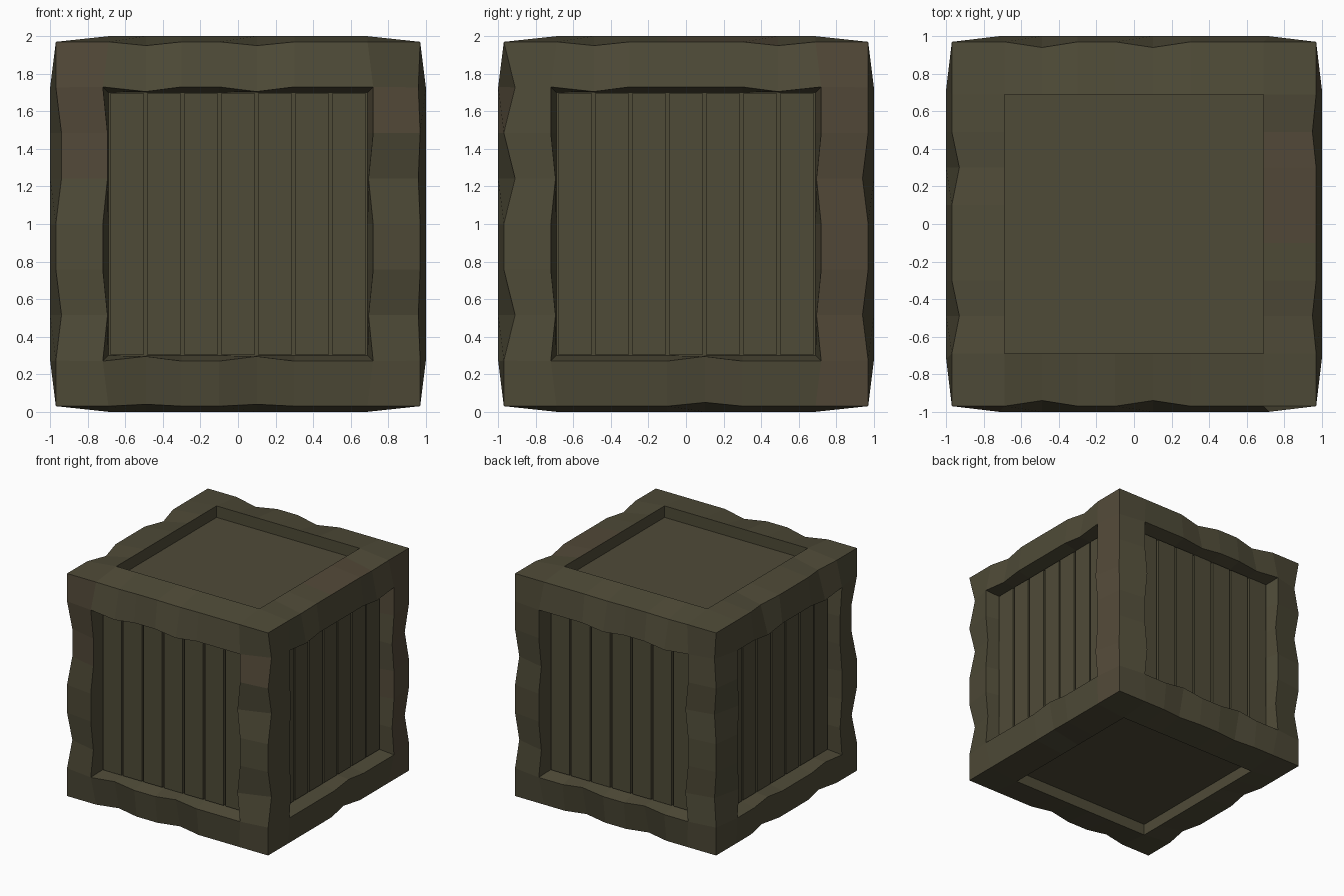
import bpy, bmesh
from mathutils import Vector

old = bpy.data.objects.get("Cube")
if old:
    bpy.data.objects.remove(old, do_unlink=True)


def material(name, rgb):
    m = bpy.data.materials.new(name)
    m.use_nodes = True
    m.diffuse_color = (*rgb, 1)
    m.node_tree.nodes["Principled BSDF"].inputs["Base Color"].default_value = (*rgb, 1)
    return m


OLIVE = material("olive wood", (0.078, 0.070, 0.039))
BROWN = material("brown wood", (0.086, 0.067, 0.040))

EDGE, OUT = 0.97, 1.0            # beam edges sit lower than the bulging beam faces
FLAT = [-EDGE, -0.69, -0.49, -0.3, -0.1, 0.1, 0.3, 0.49, 0.69, EDGE]
TALL = [EDGE * (i / 4 - 1) for i in range(9)]
STATIONS = [FLAT, FLAT, TALL]

# Worn dents: (run axis, signs of the other two axes) -> (station numbers, inward shift)
DENTS = {
    (2, 1, -1): ((2, 5, 7), (0.01, 0.06)),
    (2, -1, -1): ((2, 5, 6), (0.03, 0.03)),
    (2, -1, 1): ((2, 5, 7), (0.03, 0.02)),
    (2, 1, 1): ((2, 5), (0.02, 0.03)),
    (0, -1, 1): ((2, 5), (0.03, 0.02)),
    (0, 1, 1): ((2, 5), (0.03, 0.02)),
    (1, -1, 1): ((2, 6), (0.04, 0.02)),
    (1, 1, 1): ((2, 7), (0.02, 0.02)),
    (0, -1, -1): ((2, 5), (0.03, 0.01)),
    (0, 1, -1): ((3, 6), (0.03, 0.01)),
    (1, -1, -1): ((2, 6), (0.03, 0.01)),
    (1, 1, -1): ((5,), (0.02, 0.02)),
}


def finish(bm, name, mats):
    mesh = bpy.data.meshes.new(name)
    bmesh.ops.recalc_face_normals(bm, faces=bm.faces)
    bm.to_mesh(mesh)
    bm.free()
    for m in mats:
        mesh.materials.append(m)
    ob = bpy.data.objects.new(name, mesh)
    ob.location.z = 1
    bpy.context.collection.objects.link(ob)
    return ob


# Frame: twelve dented beams around six recessed panels
bm = bmesh.new()
cache = {}


def vert(co):
    key = tuple(round(c, 4) for c in co)
    if key not in cache:
        cache[key] = bm.verts.new(co)
    return cache[key]


def edge_point(axis, signs, i):
    """Point i along the beam edge running on the given axis."""
    co = [0, 0, 0]
    co[axis] = STATIONS[axis][i]
    which, shift = DENTS[(axis, *signs)]
    others = [k for k in range(3) if k != axis]
    for k, s, d in zip(others, signs, shift):
        co[k] = s * (EDGE - (d if i in which else 0))
    return vert(co)


def panel_half(n, axis):
    """Half size of the opening at the beam surface and at the panel."""
    if n == 2:
        return 0.69, 0.69
    return (0.73, 0.70) if axis == 2 else (0.72, 0.69)


def ring_point(n, s, a, b, t, i, inner):
    """Point on the opening rim (or on the panel border when inner)."""
    k = 1 if inner else 0
    last = len(STATIONS[a]) - 2
    co = [0, 0, 0]
    ha, hb = panel_half(n, a)[k], panel_half(n, b)[k]
    co[a] = -ha if i == 1 else ha if i == last else STATIONS[a][i]
    co[b] = t * hb
    co[n] = s * ((0.90 if n == 2 else 0.865) if inner else OUT)
    if not inner and n != 2 and 1 < i < last:
        signs = [s if q == n else t for q in range(3) if q != a]
        if i in DENTS[(a, *signs)][0]:
            co[b] -= t * 0.025
    return vert(co)


for n in range(3):
    for s in (-1, 1):
        u, v = [k for k in range(3) if k != n]
        for a, b in ((u, v), (v, u)):
            last = len(STATIONS[a]) - 2
            for t in (-1, 1):
                signs = [s if q == n else t for q in range(3) if q != a]
                for i in range(1, last):
                    e = [edge_point(a, signs, j) for j in (i, i + 1)]
                    r = [ring_point(n, s, a, b, t, j, False) for j in (i + 1, i)]
                    p = [ring_point(n, s, a, b, t, j, True) for j in (i, i + 1)]
                    bm.faces.new(e + r)
                    bm.faces.new(r + p)
        # corner pieces joining neighbouring beams
        for tu in (-1, 1):
            for tv in (-1, 1):
                su = [s if q == n else tv for q in range(3) if q != u]
                sv = [s if q == n else tu for q in range(3) if q != v]
                lu, lv = len(STATIONS[u]) - 1, len(STATIONS[v]) - 1
                iu, iv = (lu if tu > 0 else 0), (lv if tv > 0 else 0)
                bm.faces.new((edge_point(u, su, iu), edge_point(u, su, iu - tu),
                              ring_point(n, s, u, v, tv, iu - tu, False),
                              edge_point(v, sv, iv - tv)))

bmesh.ops.holes_fill(bm, edges=[e for e in bm.edges if e.is_boundary], sides=0)

# Browner patches on a few beams
for f in bm.faces:
    c = f.calc_center_median()
    front_left = c.y < -0.93 and c.x < -0.7 and c.z > 0.2
    front_right = c.y < -0.9 and c.x > 0.7 and 0.45 < c.z < 0.75
    right_post = c.x > 0.93 and c.y > 0.7
    top_right = c.z > 0.95 and c.x > 0.7 and -0.1 < c.y < 0.5
    if front_left or front_right or right_post or top_right:
        f.material_index = 1
finish(bm, "crate_frame", (OLIVE, BROWN))


# Planks: seven upright boards in each of the four side openings
def add_planks(name, n, s):
    bm = bmesh.new()
    pitch = 1.38 / 7
    for i in range(7):
        size, centre = [0, 0, 1.39], Vector((0, 0, 0))
        size[n], size[1 - n] = 0.04, pitch - 0.018
        centre[n], centre[1 - n] = s * 0.87, (i - 3) * pitch
        made = bmesh.ops.create_cube(bm, size=1)["verts"]
        bmesh.ops.scale(bm, vec=size, verts=made)
        bmesh.ops.translate(bm, vec=centre, verts=made)
    finish(bm, name, (OLIVE,))


for name, n, s in (("front_planks", 1, -1), ("back_planks", 1, 1),
                   ("right_planks", 0, 1), ("left_planks", 0, -1)):
    add_planks(name, n, s)
